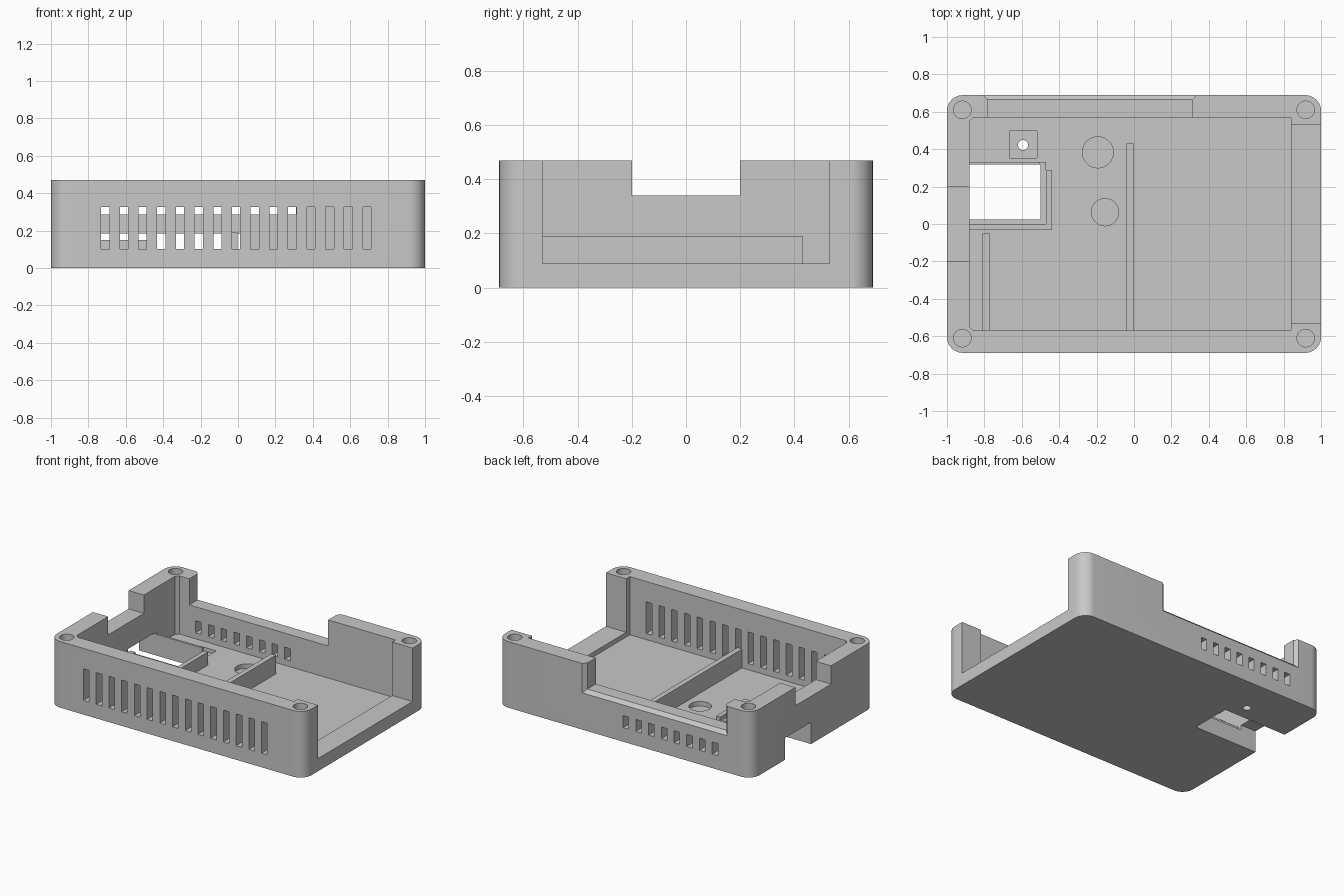
import bpy, bmesh
from math import sin, cos, pi

cube = bpy.data.objects.get("Cube")
if cube:
    bpy.data.objects.remove(cube, do_unlink=True)

grey = bpy.data.materials.new("light grey")
grey.use_nodes = True
colour = (0.58, 0.58, 0.58, 1)
grey.diffuse_color = colour
grey.node_tree.nodes["Principled BSDF"].inputs["Base Color"].default_value = colour


def loft(name, lower, upper):
    """Solid between two matching loops of points."""
    bm = bmesh.new()
    a = [bm.verts.new(p) for p in lower]
    b = [bm.verts.new(p) for p in upper]
    bm.faces.new(a[::-1])
    bm.faces.new(b)
    for i in range(len(a)):
        j = (i + 1) % len(a)
        bm.faces.new((a[i], a[j], b[j], b[i]))
    bmesh.ops.recalc_face_normals(bm, faces=bm.faces)
    mesh = bpy.data.meshes.new(name)
    bm.to_mesh(mesh)
    bm.free()
    mesh.materials.append(grey)
    ob = bpy.data.objects.new(name, mesh)
    bpy.context.collection.objects.link(ob)
    return ob


def prism(name, outline, z0, z1):
    return loft(name, [(x, y, z0) for x, y in outline], [(x, y, z1) for x, y in outline])


def box(name, x0, x1, y0, y1, z0, z1):
    return prism(name, [(x0, y0), (x1, y0), (x1, y1), (x0, y1)], z0, z1)


def arc(cx, cy, r, start, sweep, steps):
    return [(cx + r * cos(start + sweep * i / steps), cy + r * sin(start + sweep * i / steps))
            for i in range(steps + 1)]


def disc(name, x, y, r, z0, z1):
    return prism(name, arc(x, y, r, 0, 2 * pi, 32)[:-1], z0, z1)


def cut(target, cutter):
    cutter.hide_render = True
    mod = target.modifiers.new("cut", "BOOLEAN")
    mod.operation = "DIFFERENCE"
    mod.solver = "EXACT"
    mod.object = cutter
    bpy.context.view_layer.objects.active = target
    bpy.ops.object.modifier_apply(modifier=mod.name)
    bpy.data.objects.remove(cutter, do_unlink=True)


W, D, H = 1.0, 0.689, 0.47
FLOOR, SILL, TOP = 0.057, 0.09, 0.6
R = 0.085

# Rounded outer case
outline = []
for k, (sx, sy) in enumerate([(1, 1), (-1, 1), (-1, -1), (1, -1)]):
    outline += arc(sx * (W - R), sy * (D - R), R, k * pi / 2, pi / 2, 10)
case = prism("case", outline, 0, H)

# Main cavity with chamfered corners on one end
c = 0.022
cut(case, prism("cavity", [(-0.88 + c, -0.57), (0.84, -0.57), (0.84, 0.57), (-0.88 + c, 0.57),
                           (-0.88, 0.57 - c), (-0.88, -0.57 + c)], FLOOR, TOP))

# Open end, opposite end notch and back notch
cut(case, box("end_opening", 0.8, 1.1, -0.53, 0.53, SILL, TOP))
cut(case, box("end_notch", -1.1, -0.86, -0.2, 0.2, 0.34, TOP))
x0, x1, z0 = -0.782, 0.31, 0.285
cut(case, box("back_notch", x0, x1, 0.5, 0.75, z0, TOP))


# Flared outer edge of the back notch
def flare(y, f):
    return [(x0 - f, y, z0 - f), (x1 + f, y, z0 - f), (x1 + f, y, TOP), (x0 - f, y, TOP)]


cut(case, loft("back_flare", flare(0.665, 0), flare(0.709, 0.044)))

# Vent slots in the front and back walls
for i in range(15):
    x = -0.71 + i * 0.1
    cut(case, box("front_slot", x - 0.022, x + 0.022, -0.75, -0.5, 0.1, 0.325))
    if i < 8:
        cut(case, box("back_slot", x - 0.022, x + 0.022, 0.5, 0.75, 0.1, 0.185))

# Screw holes in the corners and round recesses in the floor
for sx in (-1, 1):
    for sy in (-1, 1):
        cut(case, disc("screw_hole", sx * 0.918, sy * 0.61, 0.047, 0.36, TOP))
cut(case, disc("large_recess", -0.193, 0.383, 0.083, 0.025, 0.2))
cut(case, disc("small_recess", -0.155, 0.063, 0.073, 0.025, 0.2))

# Square recess with a hole through the floor
cut(case, box("square_recess", -0.665, -0.518, 0.353, 0.497, 0.03, 0.2))
cut(case, disc("floor_hole", -0.593, 0.422, 0.027, -0.1, 0.2))

# Port opening through the floor and the end wall
cut(case, box("port_opening", -1.1, -0.5, 0.025, 0.317, -0.1, 0.155))

# Rim around the port: low ledge, outer walls and back wall
low = FLOOR - 0.01
prism("port_ledge", [(-0.89, 0.0), (-0.47, 0.0), (-0.47, 0.332), (-0.505, 0.332),
                     (-0.505, 0.317), (-0.5, 0.317), (-0.5, 0.025), (-0.89, 0.025)], low, 0.12)
prism("port_outer_wall", [(-0.89, -0.033), (-0.438, -0.033), (-0.438, 0.288), (-0.47, 0.288),
                          (-0.47, 0.0), (-0.89, 0.0)], low, 0.15)
box("port_back_wall", -0.89, -0.505, 0.317, 0.332, low, 0.15)

# Upright ribs on the floor
box("long_rib", -0.04, -0.003, -0.575, 0.43, low, 0.19)
box("short_rib", -0.81, -0.77, -0.575, -0.05, low, 0.19)

# Smooth the round corners while keeping edges sharp
bpy.ops.object.select_all(action="DESELECT")
case.select_set(True)
bpy.context.view_layer.objects.active = case
bpy.ops.object.shade_smooth_by_angle(angle=pi / 6)
